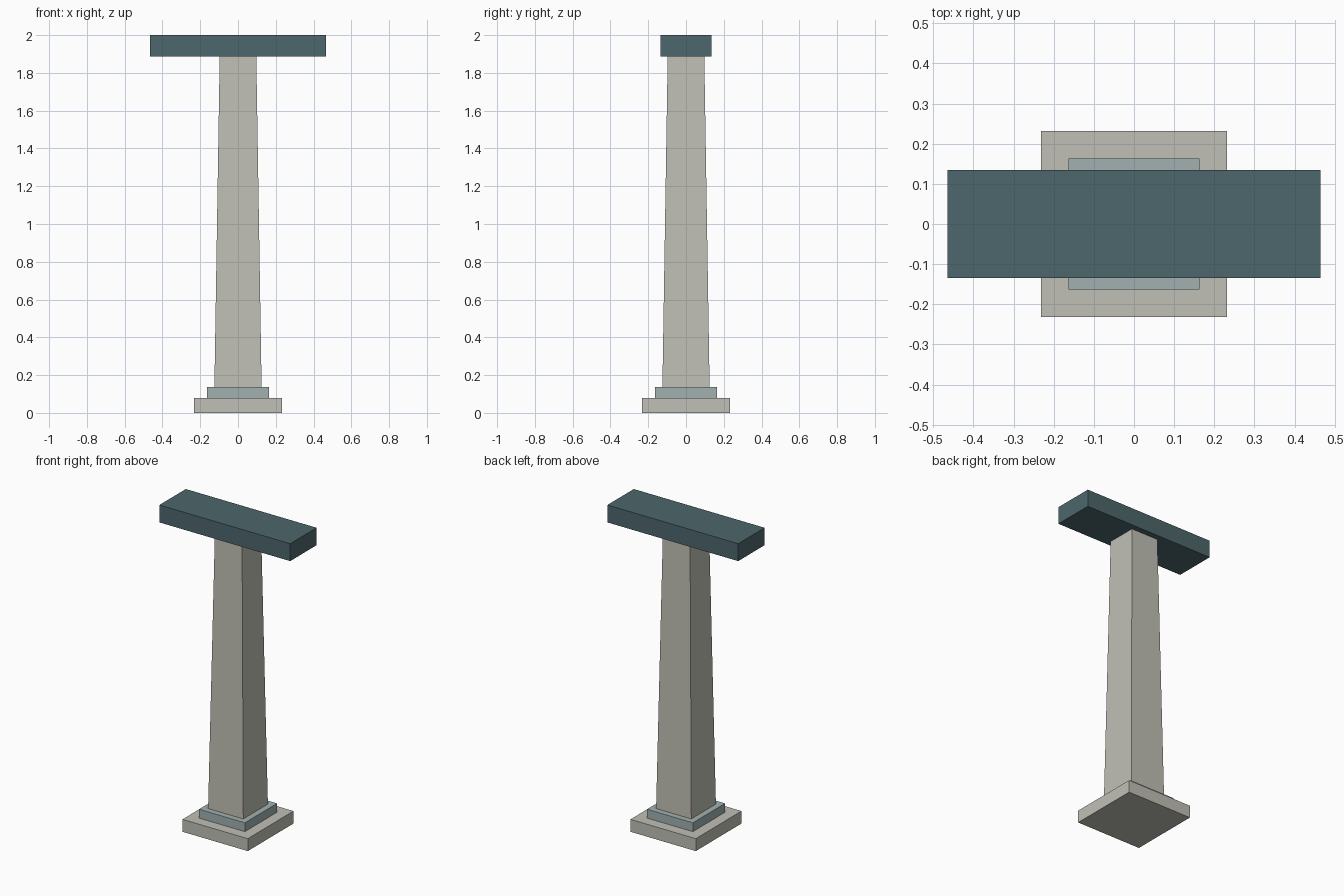
import bpy
import bmesh

if "Cube" in bpy.data.objects:
    bpy.data.objects.remove(bpy.data.objects["Cube"])


def material(name, color):
    mat = bpy.data.materials.new(name)
    mat.diffuse_color = (*color, 1.0)
    mat.use_nodes = True
    mat.node_tree.nodes["Principled BSDF"].inputs["Base Color"].default_value = mat.diffuse_color
    return mat


def block(name, hx, hy, z0, z1, mat, taper=1.0):
    """Box from z0 to z1 with half sizes hx, hy; the top is scaled by taper."""
    bm = bmesh.new()
    bmesh.ops.create_cube(bm, size=2.0)
    for v in bm.verts:
        top = v.co.z > 0
        k = taper if top else 1.0
        v.co = (v.co.x * hx * k, v.co.y * hy * k, z1 if top else z0)
    mesh = bpy.data.meshes.new(name)
    bm.to_mesh(mesh)
    bm.free()
    mesh.materials.append(mat)
    obj = bpy.data.objects.new(name, mesh)
    bpy.context.collection.objects.link(obj)
    return obj


stone = material("pale_stone", (0.53, 0.53, 0.47))
trim = material("blue_grey_trim", (0.36, 0.44, 0.44))
teal = material("dark_teal", (0.075, 0.135, 0.15))

# Stepped foot
block("base_slab", 0.232, 0.232, 0.0, 0.08, stone)
block("base_collar", 0.163, 0.163, 0.08, 0.137, trim)

# Tapered square shaft
block("shaft", 0.125, 0.125, 0.137, 1.888, stone, taper=0.775)

# Crossbeam on top
block("top_beam", 0.465, 0.134, 1.888, 2.0, teal)
